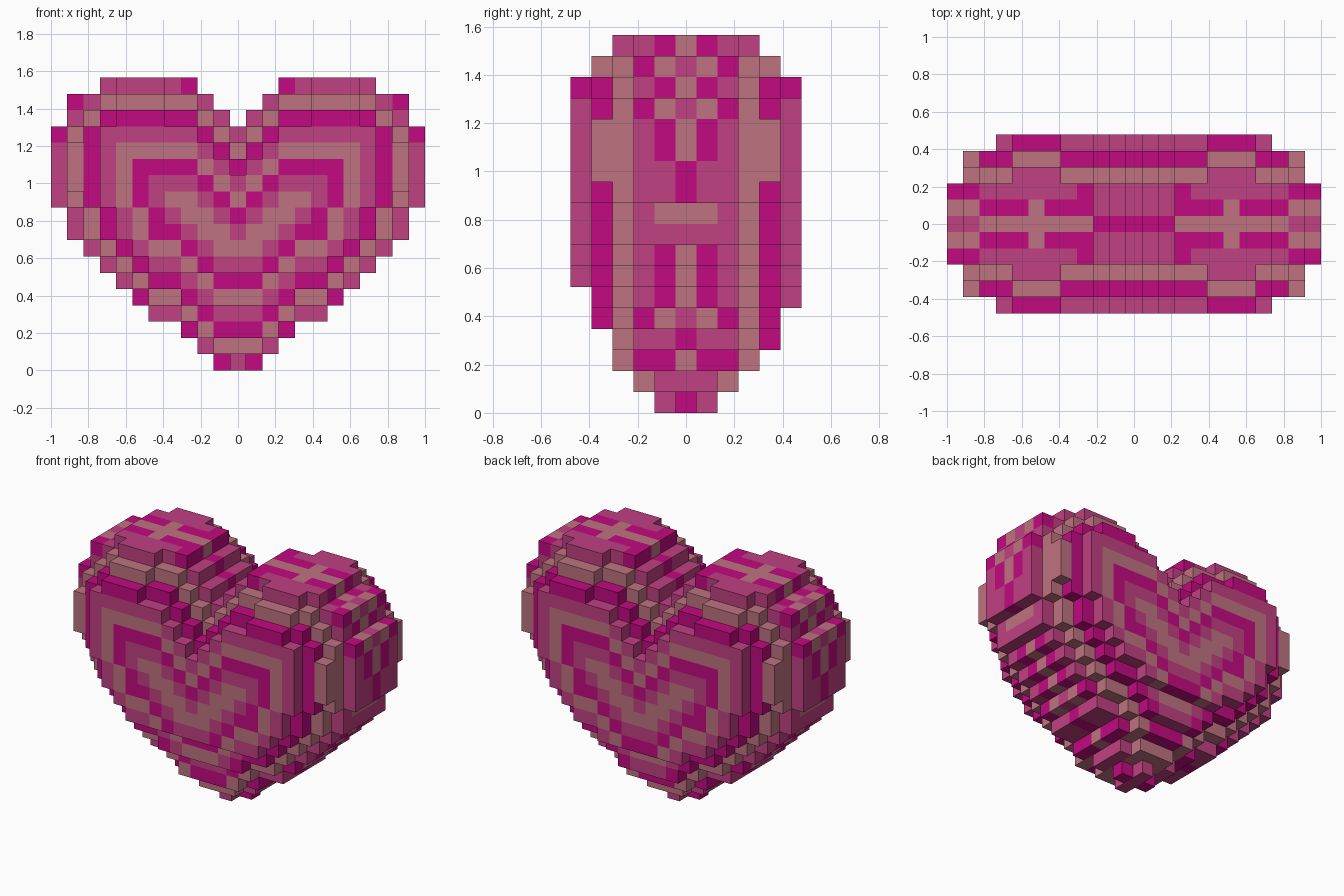
import bpy, bmesh
from mathutils import Vector

cube = bpy.data.objects.get("Cube")
if cube:
    bpy.data.objects.remove(cube, do_unlink=True)

S = 2 / 23  # edge of one block

# Heart outline: outermost and innermost column of each row, bottom to top
OUTER = [1, 2, 3, 5, 6, 7, 8, 9, 10, 10, 11, 11, 11, 11, 11, 10, 10, 8]
INNER = {15: 1, 16: 2, 17: 3}
# Thickness limits of the lowest rows, front and back
FRONT_CAP = [1, 2, 3, 3, 4, 4]
BACK_CAP = [1, 2, 3, 4, 4, 5]
# Outline corners whose colour shifts one step
CORNERS = {(3, 17), (10, 16), (11, 14), (1, 0), (3, 2), (6, 4)}

outline = {(i, k) for k, w in enumerate(OUTER)
           for i in range(-w, w + 1) if abs(i) >= INNER.get(k, 0)}


def ring_numbers(cells):
    """Peel the outline ring by ring and number the rings from outside in."""
    rings, left, n = {}, set(cells), 0
    while left:
        edge = {(i, k) for i, k in left
                if not {(i + 1, k), (i - 1, k), (i, k + 1), (i, k - 1)} <= left}
        for c in edge:
            rings[c] = n
        left -= edge
        n += 1
    return rings


RING = ring_numbers(outline)


def thickness(i, k, caps):
    """Number of blocks from the middle layer to the face."""
    a, d = abs(i), RING[i, k]
    t = 2 + d
    # fuller lobes on top and at the sides
    if (k >= 15 and 5 <= a <= 7) or (a == 10 and 11 <= k <= 13):
        t += 1
    if k < len(caps):
        t = min(t, caps[k] - (1 if k < 3 and a == OUTER[k] else 0))
    return min(5, t)


def colour_index(i, j, k):
    """0 rose, 1 dusty pink, 2 magenta, cycling with the ring."""
    a, b, d = abs(i), abs(j), RING[i, k]
    shift = max(0, 2 - b)
    if k < 2:
        shift = 0
    elif (k <= 3 or (a <= 3 and k >= 13) or (a == 11 and k <= 11)):
        shift = max(0, 1 - b)
    if (a, k) == (10, 9) and b <= 1:
        shift = 2
    elif (a, k) == (10, 8) and b <= 1:
        shift = 0
    elif (a, k) == (6, 17) and b <= 1:
        shift = 2
    if d > 0 and not (k >= 14 or a >= 9):
        shift = 0
    if (a, k) in CORNERS:
        shift += 1
    return (d - shift) % 3


# Solid set of blocks
blocks = set()
for i, k in outline:
    for j in range(-thickness(i, k, FRONT_CAP), thickness(i, k, BACK_CAP) + 1):
        blocks.add((i, j, k))

# Exposed block faces only, sharing corner vertices
bm = bmesh.new()
corners = {}


def vert(p):
    if p not in corners:
        corners[p] = bm.verts.new(((p[0] - .5) * S, (p[1] - .5) * S, p[2] * S))
    return corners[p]


for i, j, k in sorted(blocks):
    for axis in range(3):
        for side in (0, 1):
            near = [i, j, k]
            near[axis] += 1 if side else -1
            if tuple(near) in blocks:
                continue
            u, v = (axis + 1) % 3, (axis + 2) % 3
            loop = []
            for du, dv in ((0, 0), (1, 0), (1, 1), (0, 1)):
                p = [i, j, k]
                p[axis] += side
                p[u] += du
                p[v] += dv
                loop.append(vert(tuple(p)))
            face = bm.faces.new(loop if side else loop[::-1])
            face.material_index = colour_index(i, j, k)

mesh = bpy.data.meshes.new("block_heart")
bm.to_mesh(mesh)
bm.free()
heart = bpy.data.objects.new("block_heart", mesh)
bpy.context.collection.objects.link(heart)

# Flat colours
for name, rgb in (("rose", (.53, .052, .223)),
                  ("dusty pink", (.52, .172, .22)),
                  ("magenta", (.54, .003, .22))):
    mat = bpy.data.materials.new(name)
    mat.use_nodes = True
    mat.diffuse_color = (*rgb, 1)
    bsdf = mat.node_tree.nodes["Principled BSDF"]
    bsdf.inputs["Base Color"].default_value = (*rgb, 1)
    bsdf.inputs["Roughness"].default_value = .8
    mesh.materials.append(mat)
